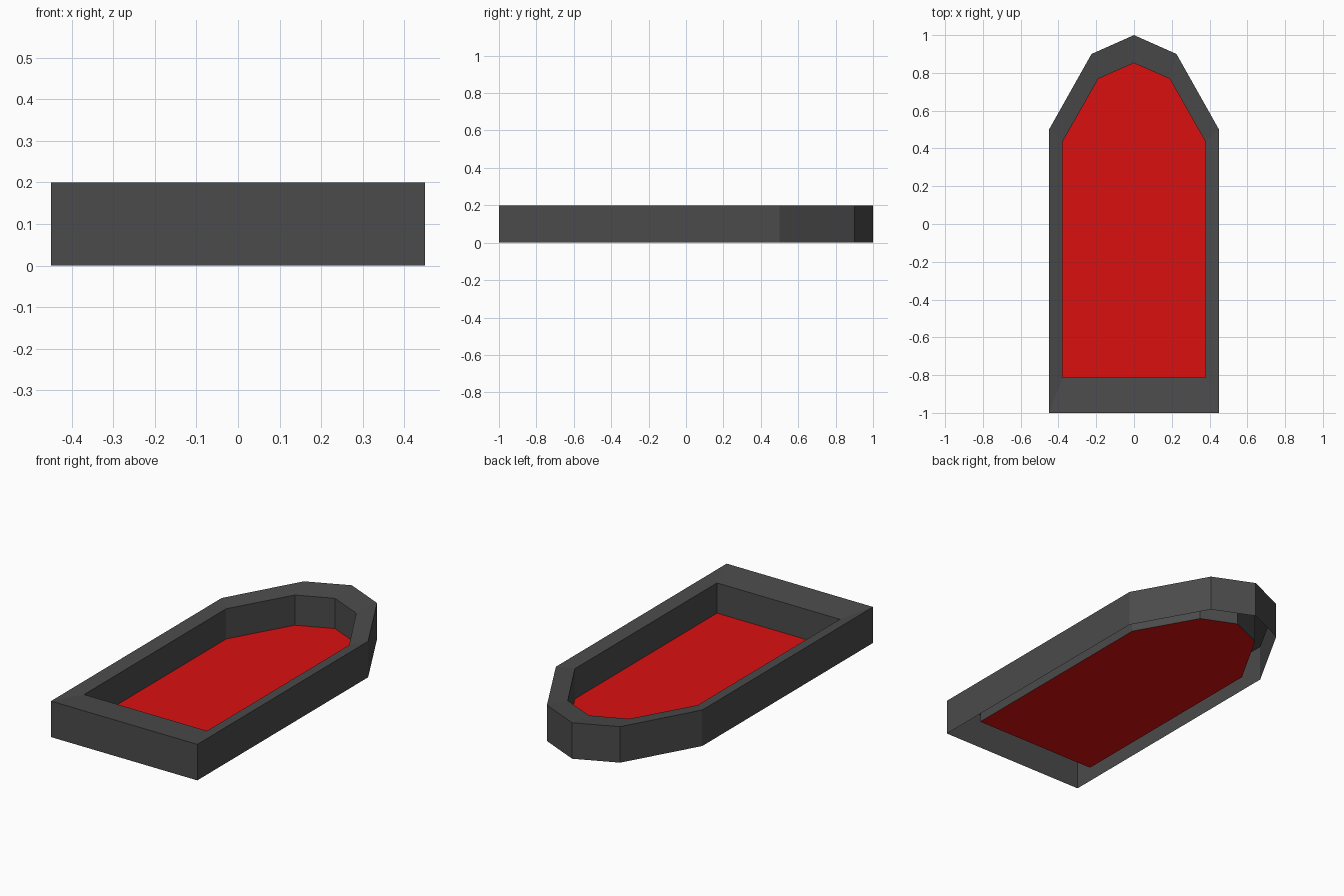
import bpy
import bmesh

cube = bpy.data.objects.get("Cube")
if cube:
    bpy.data.objects.remove(cube, do_unlink=True)


def make_material(name, color):
    mat = bpy.data.materials.new(name)
    mat.use_nodes = True
    mat.diffuse_color = color
    mat.node_tree.nodes["Principled BSDF"].inputs["Base Color"].default_value = color
    return mat


def make_object(name, bm, mat):
    mesh = bpy.data.meshes.new(name)
    bm.to_mesh(mesh)
    bm.free()
    mesh.materials.append(mat)
    obj = bpy.data.objects.new(name, mesh)
    bpy.context.collection.objects.link(obj)
    return obj


def add_ring(bm, points, z):
    return [bm.verts.new((x, y, z)) for x, y in points]


def bridge(bm, lower, upper):
    n = len(lower)
    for i in range(n):
        j = (i + 1) % n
        bm.faces.new((lower[i], lower[j], upper[j], upper[i]))


dark_gray = make_material("dark gray", (0.07, 0.07, 0.07, 1))
red = make_material("red", (0.7, 0.005, 0.005, 1))

# Pointed outline, counter-clockwise, mirrored across x
half = [(0.45, -1.0), (0.45, 0.5), (0.225, 0.9)]
outer = half + [(0, 1.0)] + [(-x, y) for x, y in reversed(half)]
inner = [(x * 0.84, y * 0.832 + 0.02) for x, y in outer]
HEIGHT, INSET = 0.2, 0.016

# Open-bottomed frame: outer wall, slightly sloped rim, inner wall
bm = bmesh.new()
rings = [
    add_ring(bm, outer, 0),
    add_ring(bm, outer, HEIGHT),
    add_ring(bm, inner, HEIGHT - INSET),
    add_ring(bm, inner, INSET),
]
for lower, upper in zip(rings, rings[1:]):
    bridge(bm, lower, upper)
make_object("tray_frame", bm, dark_gray)

# Floor panel
bm = bmesh.new()
bm.faces.new(add_ring(bm, inner, INSET))
make_object("tray_floor", bm, red)
